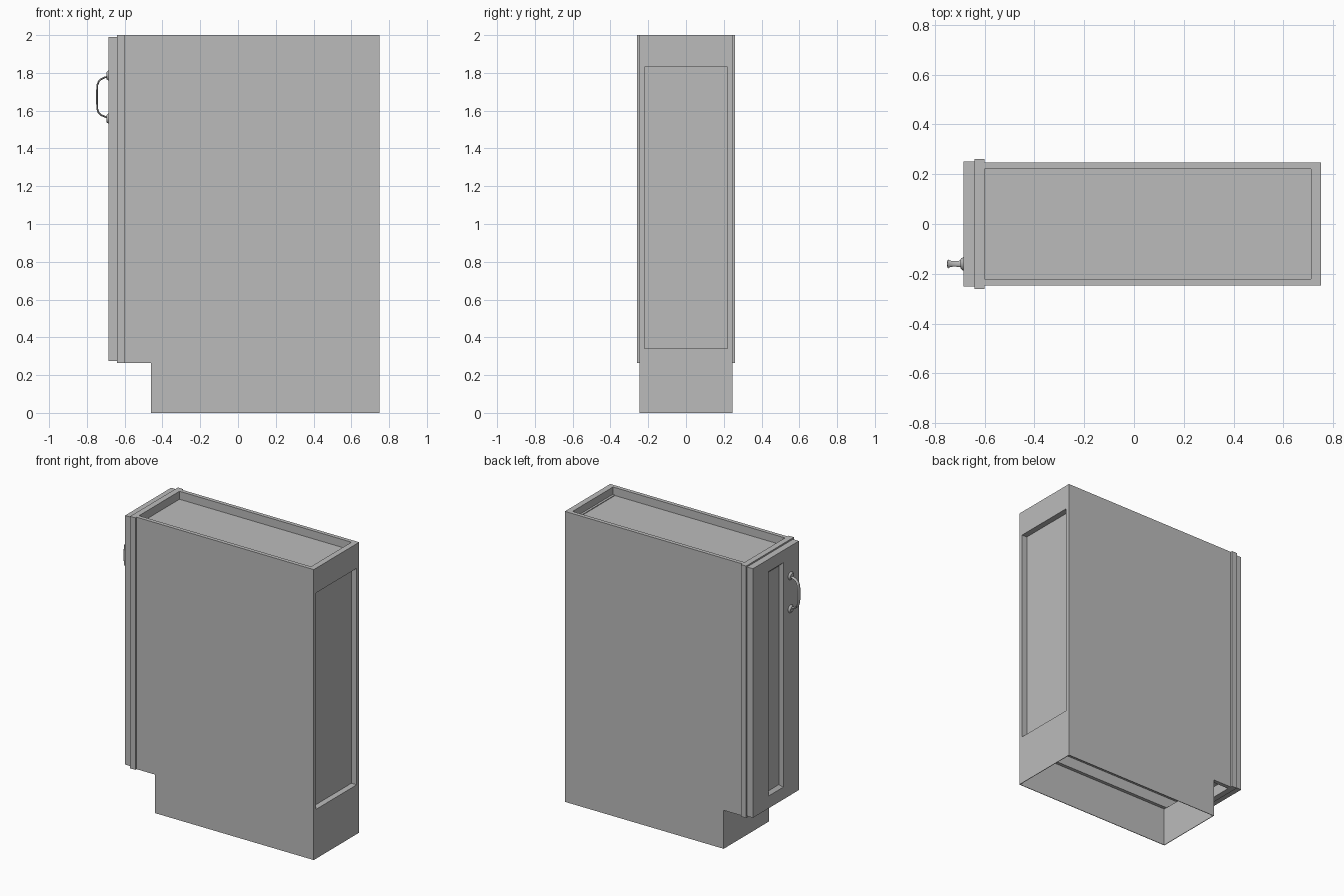
import bpy, bmesh, math
from mathutils import Vector

cube = bpy.data.objects.get("Cube")
if cube:
    bpy.data.objects.remove(cube, do_unlink=True)

grey = bpy.data.materials.new("plain_grey")
grey.use_nodes = True
COLOUR = (0.5, 0.5, 0.5, 1)
grey.diffuse_color = COLOUR
grey.node_tree.nodes["Principled BSDF"].inputs["Base Color"].default_value = COLOUR


def finish(name, bm):
    bmesh.ops.recalc_face_normals(bm, faces=bm.faces)
    mesh = bpy.data.meshes.new(name)
    bm.to_mesh(mesh)
    bm.free()
    mesh.materials.append(grey)
    obj = bpy.data.objects.new(name, mesh)
    bpy.context.collection.objects.link(obj)
    return obj


def add_box(bm, x, y, z):
    """Box from (min, max) pairs."""
    verts = bmesh.ops.create_cube(bm, size=1)["verts"]
    for v in verts:
        v.co = Vector([(a + b) / 2 + c * (b - a) for (a, b), c in zip((x, y, z), v.co)])


def box(name, x, y, z):
    bm = bmesh.new()
    add_box(bm, x, y, z)
    return finish(name, bm)


def extrude_profile(name, points, offset):
    bm = bmesh.new()
    face = bm.faces.new([bm.verts.new(p) for p in points])
    res = bmesh.ops.extrude_face_region(bm, geom=[face], use_keep_orig=True)
    bmesh.ops.translate(bm, vec=offset, verts=[g for g in res["geom"] if isinstance(g, bmesh.types.BMVert)])
    return finish(name, bm)


def ring(name, x, y, z, hole_y, hole_z):
    """Rectangular frame in the yz plane, thick along x."""
    def corners(xx, yy, zz):
        return [bm.verts.new((xx, yy[i], zz[j])) for i, j in ((0, 0), (1, 0), (1, 1), (0, 1))]
    bm = bmesh.new()
    loops = [corners(x[0], y, z), corners(x[0], hole_y, hole_z),
             corners(x[1], hole_y, hole_z), corners(x[1], y, z)]
    for k in range(4):
        a, b = loops[k], loops[(k + 1) % 4]
        for i in range(4):
            j = (i + 1) % 4
            bm.faces.new((a[i], a[j], b[j], b[i]))
    return finish(name, bm)


# Main dimensions
FRONT, BACK, TOE = -0.60, 0.75, -0.46
HALF, INNER = 0.247, 0.22
BASE, FLOOR, TOP = 0.265, 0.34, 2.0
SKIN = 0.004

# Side panels: thin notched skins with thicker liners above the plinth
for side, s in (("left", 1), ("right", -1)):
    outline = [(TOE, 0), (BACK, 0), (BACK, TOP), (FRONT, TOP), (FRONT, BASE), (TOE, BASE)]
    extrude_profile(f"{side}_side_panel", [(x, s * HALF, z) for x, z in outline], (0, -s * SKIN, 0))
    box(f"{side}_side_liner", (FRONT, BACK - SKIN),
        sorted((s * INNER, s * (HALF - SKIN))), (BASE, TOP))

# Plinth board
box("toe_kick", (TOE, TOE + SKIN), (-HALF + SKIN, HALF - SKIN), (0, BASE))

# Back frame with its recessed panel
ring("back_frame", (BACK - SKIN, BACK), (-HALF, HALF), (0, TOP), (-INNER, INNER), (FLOOR, 1.83))
for name, z in (("back_upper_rail", (1.83, TOP)), ("back_lower_rail", (BASE, FLOOR))):
    box(name, (0.71, BACK - SKIN), (-INNER, INNER), z)
box("back_panel", (0.695, 0.71), (-INNER, INNER), (FLOOR, 1.95))

# Inner shelves closing the carcass
box("top_panel", (FRONT, 0.71), (-INNER, INNER), (1.92, 1.945))
box("bottom_panel", (FRONT, 0.71), (-INNER, INNER), (FLOOR, FLOOR + 0.03))

# Face frame
ring("face_frame", (-0.64, FRONT), (-0.26, 0.26), (BASE, TOP), (-0.19, 0.19), (FLOOR, 1.90))

# Door: a slab whose outer face carries a bevelled recess
DX, DY, DZ = -0.685, 0.25, (0.275, 1.99)
bm = bmesh.new()
add_box(bm, (DX, -0.64), (-DY, DY), DZ)
bm.normal_update()
outer = min(bm.faces, key=lambda f: f.calc_center_median().x)
bmesh.ops.inset_region(bm, faces=[outer], thickness=0.12)
for v in outer.verts:
    v.co.y = math.copysign(0.08, v.co.y)
bmesh.ops.inset_region(bm, faces=[outer], thickness=0.028)
for v in outer.verts:
    v.co.x += 0.02
finish("door", bm)

# Handle: flattened bar swept along a bow, flared at feet and grip
HY, HZ = -0.16, 1.672
half_path = [(DX, 0.108, 0.016), (-0.705, 0.104, 0.012), (-0.725, 0.095, 0.011),
             (-0.738, 0.082, 0.013), (-0.745, 0.062, 0.016), (-0.746, 0.03, 0.018)]
path = half_path + [(x, -z, w) for x, z, w in reversed(half_path)]
T = 0.005
bm = bmesh.new()
rings = []
for i, (x, z, w) in enumerate(path):
    a, b = path[max(i - 1, 0)], path[min(i + 1, len(path) - 1)]
    n = Vector((b[1] - a[1], 0, a[0] - b[0])).normalized()
    c = Vector((x, HY, HZ + z))
    section = []
    for k in range(10):
        t = math.tau * k / 10
        section.append(bm.verts.new(c + n * T * math.sin(t) + Vector((0, w * math.cos(t), 0))))
    rings.append(section)
for a, b in zip(rings, rings[1:]):
    for k in range(10):
        m = (k + 1) % 10
        bm.faces.new((a[k], a[m], b[m], b[k]))
bm.faces.new(rings[0])
bm.faces.new(rings[-1])
handle = finish("handle_bar", bm)

# Handle feet: short flared discs on the door
feet = []
for name, s in (("upper_handle_foot", 1), ("lower_handle_foot", -1)):
    bm = bmesh.new()
    bmesh.ops.create_cone(bm, cap_ends=True, segments=16, radius1=0.028, radius2=0.018, depth=0.012)
    for v in bm.verts:
        x, y, z = v.co
        v.co = (DX - 0.006 - z, HY + y, HZ + s * 0.114 + x)
    feet.append(finish(name, bm))

for obj in [handle] + feet:
    bpy.ops.object.select_all(action="DESELECT")
    obj.select_set(True)
    bpy.context.view_layer.objects.active = obj
    bpy.ops.object.shade_smooth_by_angle(angle=math.radians(40))
